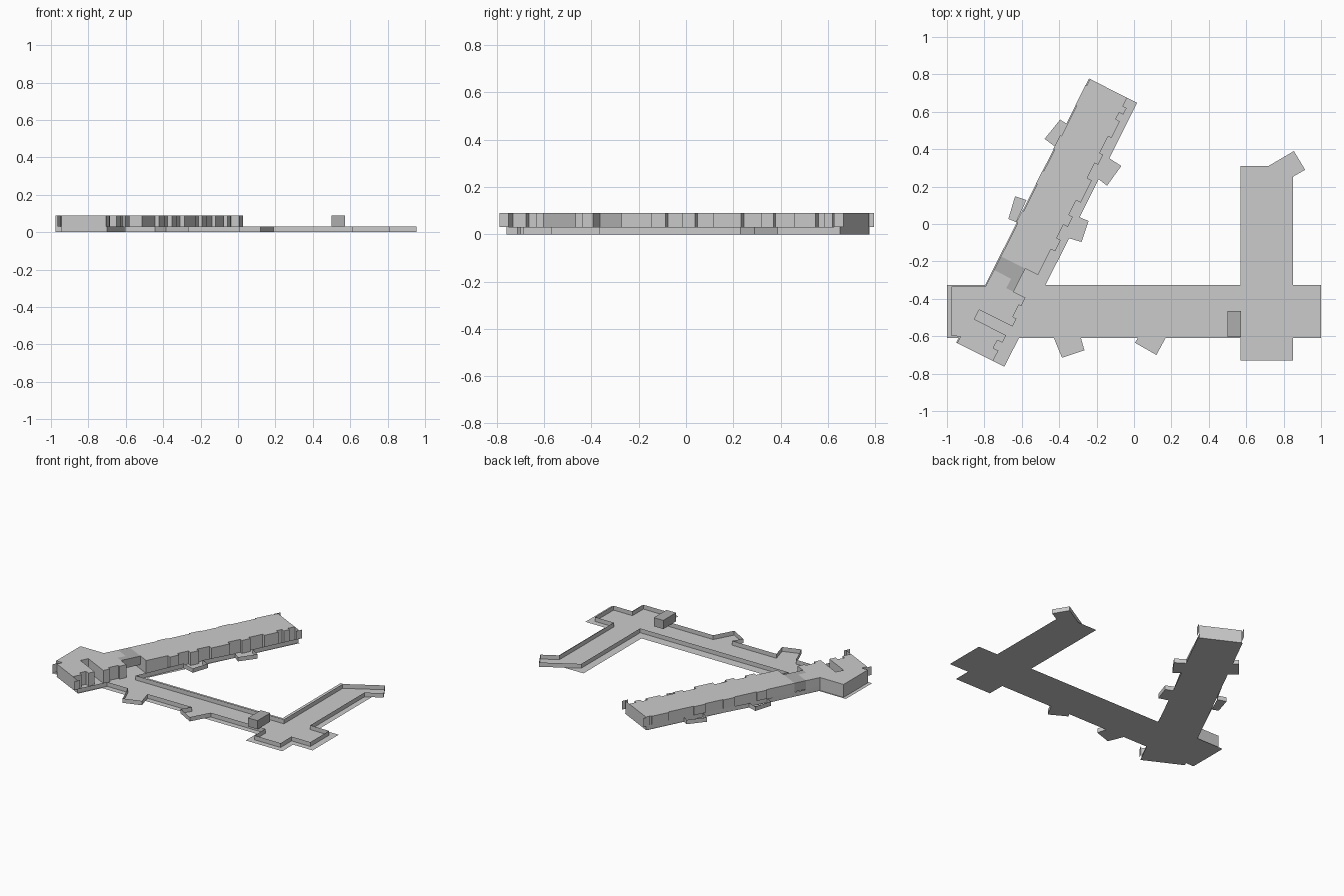
import bpy, bmesh, math
from mathutils import Vector

if "Cube" in bpy.data.objects:
    bpy.data.objects.remove(bpy.data.objects["Cube"])

LOW, TOP = 0.03, 0.09            # low parapet and roof heights
A = math.radians(63.3)
U = Vector((math.cos(A), math.sin(A)))      # along the slanted wing
P = Vector((-math.sin(A), math.cos(A)))     # across it, to the left
C = Vector((-0.70, -0.76))


def wing(s, t):
    """Wing coordinates (along, across) to world x, y."""
    return tuple(C + U * s + P * t)


def finish(name, bm):
    me = bpy.data.meshes.new(name)
    bm.to_mesh(me)
    bm.free()
    ob = bpy.data.objects.new(name, me)
    bpy.context.collection.objects.link(ob)
    return ob


def sheet(name, pts, z=0.0):
    """Flat polygon facing up."""
    bm = bmesh.new()
    f = bm.faces.new([bm.verts.new((x, y, z)) for x, y in pts])
    f.normal_update()
    if f.normal.z < 0:
        f.normal_flip()
    return finish(name, bm)


def wall(name, pts, z0=0.0, z1=LOW):
    """Thin wall along an open path (outside on the right of travel)."""
    bm = bmesh.new()
    lo = [bm.verts.new((x, y, z0)) for x, y in pts]
    hi = [bm.verts.new((x, y, z1)) for x, y in pts]
    for i in range(len(pts) - 1):
        bm.faces.new((lo[i], lo[i + 1], hi[i + 1], hi[i]))
    return finish(name, bm)


def prism(name, pts, z0, z1):
    """Closed block from an outline."""
    bm = bmesh.new()
    f = bm.faces.new([bm.verts.new((x, y, z0)) for x, y in pts])
    r = bmesh.ops.extrude_face_region(bm, geom=[f])
    up = [v for v in r["geom"] if isinstance(v, bmesh.types.BMVert)]
    bmesh.ops.translate(bm, verts=up, vec=(0, 0, z1 - z0))
    bmesh.ops.recalc_face_normals(bm, faces=bm.faces)
    return finish(name, bm)


# Ground plates: straight corridor with cross arm, and slanted wing
sheet("corridor_floor", [(-1, -0.61), (0.57, -0.61), (0.57, -0.73), (0.85, -0.73),
                         (0.85, -0.61), (1, -0.61), (1, -0.325), (0.85, -0.325),
                         (0.85, 0.31), (0.57, 0.31), (0.57, -0.325), (-1, -0.325)])
sheet("wing_floor", [wing(0, -0.008), wing(1.58, -0.008), wing(1.58, 0.28), wing(0, 0.28)])

# Open bays that stick out of the corridor and wing (first and last points touch the wall)
bays = {
    "south_bay_1": [(-0.445, -0.57), (-0.385, -0.715), (-0.265, -0.675), (-0.295, -0.57)],
    "south_bay_2": [(0.045, -0.57), (0.005, -0.635), (0.12, -0.70), (0.19, -0.57)],
    "wing_bay_left_1": [(-0.575, 0.128), (-0.636, 0.148), (-0.672, 0.027), (-0.63, 0.01)],
    "wing_bay_left_2": [(-0.358, 0.535), (-0.395, 0.558), (-0.478, 0.455), (-0.417, 0.41)],
    "wing_bay_right_1": [(-0.19, 0.24), (-0.144, 0.205), (-0.068, 0.31), (-0.134, 0.353)],
    "wing_bay_right_2": [(-0.37, -0.07), (-0.28, -0.096), (-0.243, 0.016), (-0.30, 0.04)],
    "arm_end_bay": [(0.81, 0.23), (0.915, 0.29), (0.855, 0.39), (0.625, 0.255)],
}
for name, pts in bays.items():
    sheet(name + "_floor", pts)

# Low walls of the corridor, following every bay
wall("corridor_south_wall",
     [(-0.605, -0.57)] + bays["south_bay_1"] + bays["south_bay_2"] +
     [(0.61, -0.57), (0.61, -0.69), (0.81, -0.69), (0.81, -0.57), (0.955, -0.57),
      (0.955, -0.365), (0.81, -0.365)] + bays["arm_end_bay"] +
     [(0.625, -0.39), (-0.514, -0.39)])
# Low walls of the wing
wall("wing_low_wall_right", [wing(0.414, 0)] + bays["wing_bay_right_2"] +
     bays["wing_bay_right_1"] + [wing(1.58, 0)])
wall("wing_low_wall_corner", [wing(0, 0), wing(0.21, 0)])
wall("wing_low_wall_left", [wing(1.58, 0.276)] + bays["wing_bay_left_2"] +
     bays["wing_bay_left_1"] + [wing(0.335, 0.276)])

# Long wing block with a stepped right side
steps = [(0.519, 0.052), (0.674, 0.027), (0.74, 0.052), (0.82, 0.025), (0.88, 0.05),
         (0.968, 0.022), (1.10, 0.05), (1.19, 0.03), (1.25, 0.05), (1.35, 0.03),
         (1.45, 0.055), (1.49, 0.03), (1.53, 0.052)]
jag = []
for i, (s, t) in enumerate(steps):
    end = steps[i + 1][0] if i + 1 < len(steps) else 1.58
    jag += [wing(s, t), wing(end, t)]
prism("wing_block", jag + [wing(1.58, 0.274), wing(0.519, 0.274)], 0.0, TOP)

# End wall across the full wing, plus side fins past both ends
wall("wing_end_wall_back", [wing(1.58, 0), wing(1.58, 0.052)], 0.0, TOP)
wall("wing_end_wall_front", [wing(0, 0.06), wing(0, 0)], 0.0, TOP)
for side, t in (("right", -0.008), ("left", 0.282)):
    for end, s0, s1 in (("back", 1.555, 1.60), ("front", -0.028, 0.015)):
        wall(f"fin_{side}_{end}", [wing(s0, t), wing(s1, t)], LOW, TOP)

# Shallow piers on the left side of the wing
for i, (s0, s1) in enumerate(((0.72, 0.79), (0.95, 1.03), (1.16, 1.24), (1.42, 1.54))):
    prism(f"left_pier_{i + 1}", [wing(s0, 0.27), wing(s1, 0.27),
                                 wing(s1, 0.282), wing(s0, 0.282)], LOW, TOP)

# Corner block with a slot cut in from the right, joined to the west room
prism("corner_block",
      [wing(0, 0.06), wing(0.062, 0.06), wing(0.062, 0.09), wing(0.11, 0.09),
       wing(0.11, 0.06), wing(0.155, 0.06), wing(0.155, 0.25), wing(0.212, 0.25),
       wing(0.212, 0.05), wing(0.259, 0.05), wing(0.259, 0.072), wing(0.33, 0.072),
       wing(0.33, 0.058), wing(0.38, 0.058), wing(0.38, 0.172), wing(0.437, 0.172),
       wing(0.437, 0.274), (-0.795, -0.335), (-0.975, -0.335), (-0.975, -0.60),
       wing(0.041, 0.274), wing(0, 0.274)], 0.0, TOP)

# Darker link between the blocks, and the darker box on the corridor
grey = bpy.data.materials.new("dark_grey")
grey.diffuse_color = (0.42, 0.42, 0.42, 1)
grey.use_nodes = True
grey.node_tree.nodes["Principled BSDF"].inputs["Base Color"].default_value = grey.diffuse_color
link = prism("link_block", [wing(0.38, 0.128), wing(0.519, 0.128), wing(0.519, 0.274),
                            wing(0.437, 0.274), wing(0.437, 0.172), wing(0.38, 0.172)],
             LOW, TOP)
box = prism("corridor_box", [(0.50, -0.605), (0.573, -0.605), (0.573, -0.465),
                             (0.50, -0.465)], LOW, TOP)
for ob in (link, box):
    ob.data.materials.append(grey)
